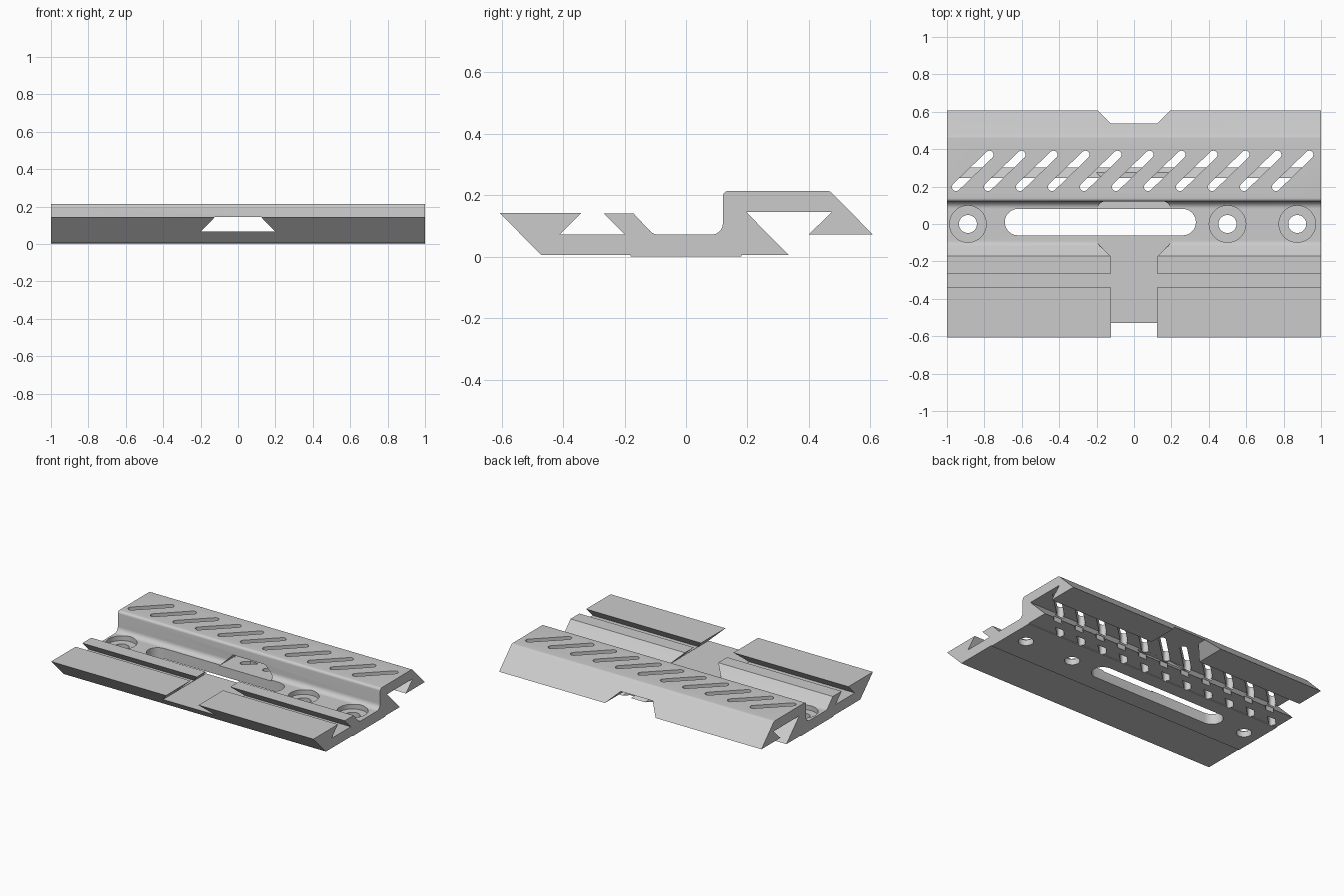
import bpy
import bmesh
from math import cos, sin, pi, atan2, radians

default = bpy.data.objects.get("Cube")
if default:
    bpy.data.objects.remove(default, do_unlink=True)

grey = bpy.data.materials.new("satin_grey")
grey.use_nodes = True
colour = (0.6, 0.6, 0.6, 1)
grey.diffuse_color = colour
grey.node_tree.nodes["Principled BSDF"].inputs["Base Color"].default_value = colour


def arc(cx, cy, r, start, end, steps=8):
    angles = [radians(start + (end - start) * i / steps) for i in range(steps + 1)]
    return [(cx + r * cos(a), cy + r * sin(a)) for a in angles]


def capsule(a, b, r):
    """Outline of a round-ended slot between two centres."""
    turn = atan2(b[1] - a[1], b[0] - a[0]) * 180 / pi
    return arc(*b, r, turn - 90, turn + 90, 12) + arc(*a, r, turn + 90, turn + 270, 12)


def circle(x, y, r):
    return arc(x, y, r, 0, 360, 40)[:-1]


def prisms(name, outlines, axis, lo, hi):
    """Extrude each 2D outline along the given axis into one mesh."""
    place = {"x": lambda p, h: (h, p[0], p[1]),
             "y": lambda p, h: (p[0], h, p[1]),
             "z": lambda p, h: (p[0], p[1], h)}[axis]
    bm = bmesh.new()
    for outline in outlines:
        face = bm.faces.new([bm.verts.new(place(p, lo)) for p in outline])
        bmesh.ops.solidify  # extrusion keeps the base face as one cap
        rings = [v.co.copy() for v in face.verts]
        top = [bm.verts.new(place(p, hi)) for p in outline]
        base = list(face.verts)
        bm.faces.new(top)
        for i in range(len(rings)):
            j = (i + 1) % len(rings)
            bm.faces.new((base[i], base[j], top[j], top[i]))
    bmesh.ops.recalc_face_normals(bm, faces=bm.faces)
    mesh = bpy.data.meshes.new(name)
    bm.to_mesh(mesh)
    bm.free()
    mesh.materials.append(grey)
    obj = bpy.data.objects.new(name, mesh)
    bpy.context.collection.objects.link(obj)
    return obj


def cut(target, cutter):
    """Subtract the cutter from the target and discard it."""
    mod = target.modifiers.new("cut", "BOOLEAN")
    mod.operation = "DIFFERENCE"
    mod.solver = "EXACT"
    mod.object = cutter
    bpy.context.view_layer.update()
    graph = bpy.context.evaluated_depsgraph_get()
    result = bpy.data.meshes.new_from_object(target.evaluated_get(graph))
    target.modifiers.clear()
    target.data = result
    bpy.data.objects.remove(cutter, do_unlink=True)


# Rail cross-section: front jaw, channel with filleted corners, raised rear hook
profile = [(-0.607, 0.143), (-0.34, 0.143), (-0.41, 0.073), (-0.20, 0.073),
           (-0.267, 0.14), (-0.17, 0.14)]
profile += arc(-0.091, 0.107, 0.035, 225, 270, 5)
profile += arc(0.083, 0.109, 0.037, 270, 360)
profile += arc(0.138, 0.196, 0.018, 180, 90, 6)
profile += arc(0.46, 0.194, 0.02, 90, 45, 4)
profile += [(0.607, 0.073), (0.40, 0.073), (0.475, 0.146), (0.195, 0.146),
            (0.335, 0.005), (0.18, 0.005), (0.18, 0), (-0.18, 0),
            (-0.18, 0.005), (-0.47, 0.005)]
rail = prisms("dovetail_rail", [profile], "x", -1, 1)

# Cross dovetail running front to back
cross = [(-0.2, 0.066), (0.2, 0.066), (0.122, 0.145), (-0.122, 0.145)]
cut(rail, prisms("cross_dovetail_cutter", [cross], "y", -0.8, 0.8))

# Diagonal vents in the rear hook, leaving a strip of the lower flange
starts = [-0.951 + 0.171 * i for i in range(11)]
vents = prisms("vent_cutter",
               [capsule((x, 0.198), (x + 0.178, 0.37), 0.022) for x in starts],
               "z", -0.1, 0.3)
strip = [(-1.2, 0.247), (1.2, 0.247), (1.2, 0.302), (-1.2, 0.302)]
cut(vents, prisms("strip_cutter", [strip], "z", -0.2, 0.12))
cut(rail, vents)

# Long channel slot
cut(rail, prisms("channel_slot_cutter",
                 [capsule((-0.62, 0.01), (0.26, 0.01), 0.071)], "z", -0.1, 0.19))

# Counterbored screw holes
holes = [-0.888, 0.5, 0.873]
cut(rail, prisms("counterbore_cutter", [circle(x, 0, 0.098) for x in holes], "z", 0.04, 0.15))
cut(rail, prisms("screw_hole_cutter", [circle(x, 0, 0.048) for x in holes], "z", -0.1, 0.15))

bpy.ops.object.select_all(action="DESELECT")
rail.select_set(True)
bpy.context.view_layer.objects.active = rail
bpy.ops.object.shade_smooth_by_angle(angle=radians(30))
